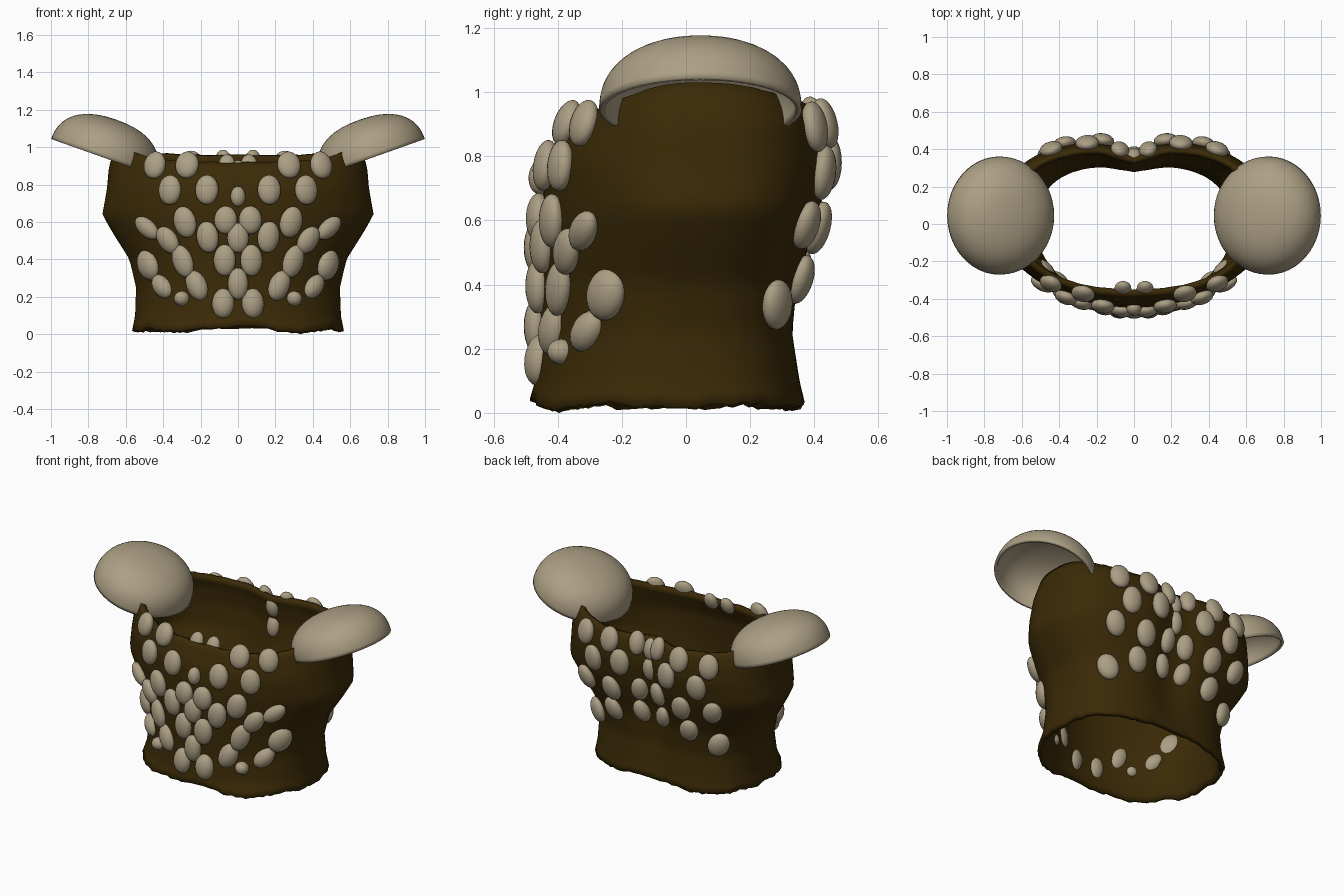
import bpy, bmesh, math, random
from mathutils import Vector, Matrix

random.seed(4)
cube = bpy.data.objects.get("Cube")
if cube:
    bpy.data.objects.remove(cube)


def material(name, rgb):
    m = bpy.data.materials.new(name)
    m.use_nodes = True
    m.diffuse_color = (*rgb, 1)
    m.node_tree.nodes["Principled BSDF"].inputs["Base Color"].default_value = (*rgb, 1)
    return m


leather = material("dark brown leather", (0.043, 0.023, 0.002))
bone = material("pale bone", (0.41, 0.345, 0.23))


def make_object(name, bm, mat, angle=50):
    mesh = bpy.data.meshes.new(name)
    bm.to_mesh(mesh)
    bm.free()
    mesh.materials.append(mat)
    ob = bpy.data.objects.new(name, mesh)
    bpy.context.collection.objects.link(ob)
    bpy.ops.object.select_all(action='DESELECT')
    ob.select_set(True)
    bpy.context.view_layer.objects.active = ob
    bpy.ops.object.shade_smooth_by_angle(angle=math.radians(angle))
    return ob


# Torso profile: height, half width, front y, back y, squareness of the front curve
PROFILE = [(0.0, .57, -.50, .38, 2.2), (.1, .55, -.47, .36, 2.0), (.25, .545, -.455, .34, 1.85),
           (.4, .58, -.455, .355, 1.8), (.55, .675, -.455, .40, 1.8), (.64, .725, -.45, .425, 1.85),
           (.78, .70, -.435, .445, 2.1), (.9, .69, -.385, .43, 2.2), (1.04, .635, -.32, .38, 2.5)]
BACK_POWER = 2.9


def section(z):
    z = min(max(z, 0), 1.039)
    for a, b in zip(PROFILE, PROFILE[1:]):
        if z <= b[0]:
            t = (z - a[0]) / (b[0] - a[0])
            return [p + (q - p) * t for p, q in zip(a[1:], b[1:])]


def surface(x, z, side):
    """Point on the outside of the torso; side is -1 for front, 1 for back."""
    w, front, back, power = section(z)
    n = BACK_POWER if side > 0 else power
    mid, depth = (front + back) / 2, (back - front) / 2
    y = mid + side * depth * max(0, 1 - abs(x / w) ** n) ** (1 / n)
    if side > 0:  # spine hollow
        y -= 0.06 * math.exp(-(x / .12) ** 2) * min(1, z / .5)
    return Vector((x, y, z))


# Torso shell with ragged hem and a neckline rising to the shoulders
COLS, ROWS = 120, 26
bm = bmesh.new()
rings = [[] for _ in range(ROWS + 1)]
hem = 0
for c in range(COLS):
    ang = 2 * math.pi * c / COLS
    cs, sn = math.cos(ang), math.sin(ang)
    side = 1 if sn >= 0 else -1
    hem = 0.7 * hem + random.uniform(-.006, .008)
    low = max(0, .022 + hem + .012 * math.sin(5 * ang) * sn)
    top = (.96 if side > 0 else .92) + random.uniform(-.004, .004)
    top += (1.03 - top) * abs(cs) ** 3.5
    for r in range(ROWS + 1):
        z = low + (top - low) * r / ROWS
        w, front, back, power = section(z)
        n = BACK_POWER if side > 0 else power
        x = math.copysign(abs(cs) ** (2 / n), cs) * w
        rings[r].append(bm.verts.new(surface(x, z, side)))
for a, b in zip(rings, rings[1:]):
    for c in range(COLS):
        d = (c + 1) % COLS
        bm.faces.new((a[c], a[d], b[d], b[c]))
shell = make_object("torso_shell", bm, leather)
solid = shell.modifiers.new("thickness", 'SOLIDIFY')
solid.thickness = 0.03
solid.offset = -1

# Stones: x, z, half width, half height, outward lean in degrees
CHEST = [(.44, .90, .062, .075, 0), (.27, .90, .064, .075, 0), (.36, .77, .063, .08, 0),
         (.165, .77, .063, .08, 0), (0, .735, .04, .055, 0), (.28, .60, .062, .085, 15),
         (.065, .61, .062, .075, 0), (.48, .57, .048, .08, 50), (.16, .52, .06, .085, 8),
         (.37, .505, .055, .08, 35), (0, .515, .058, .08, 0), (.07, .395, .06, .085, 0),
         (.29, .39, .057, .09, 20), (0, .27, .055, .085, 0)]
WAIST = [(.48, .37, .07, .085, 30), (.22, .26, .057, .085, 25), (.405, .255, .052, .075, 45),
         (.08, .165, .06, .08, 0), (.30, .19, .042, .04, 0)]
COLLAR = [(.06, .92, .045, .06, 0)]
BACK = [(.44, .89, .063, .08, 0), (.25, .90, .063, .08, 0), (.08, .91, .05, .075, 0),
        (.37, .75, .063, .085, 0), (.17, .78, .063, .085, 0),
        (.45, .59, .06, .08, 15), (.25, .58, .063, .085, 10), (.07, .61, .053, .08, 0),
        (.27, .42, .06, .08, 15), (.08, .45, .05, .075, 20), (.43, .34, .065, .08, 20)]
SPINE = [(0, .88, .045, .07, 0), (0, .75, .045, .075, 0)]


def stones(name, rows, side, lift=.013, depth=.038):
    bm = bmesh.new()
    for x, z, rx, rz, lean in rows:
        for sign in ((1, -1) if x else (1,)):
            p, e = surface(sign * x, z, side), .02
            right = surface(sign * x + e, z, side) - surface(sign * x - e, z, side)
            rise = surface(sign * x, z + e, side) - surface(sign * x, z - e, side)
            normal = right.cross(rise).normalized() * -side
            right.normalize()
            up = right.cross(normal) * side
            frame = Matrix((right, normal, up)).transposed().to_4x4()
            m = (Matrix.Translation(p + normal * lift) @ frame
                 @ Matrix.Rotation(math.radians(lean * sign), 4, 'Y')
                 @ Matrix.Diagonal((rx, depth, rz, 1)))
            bmesh.ops.create_uvsphere(bm, u_segments=20, v_segments=12, radius=1, matrix=m)
    bmesh.ops.recalc_face_normals(bm, faces=bm.faces)
    make_object(name, bm, bone)


stones("chest_stones", CHEST, -1)
stones("waist_stones", WAIST, -1, 0, .046)
stones("collar_stones", COLLAR, -1, -.035, .032)
stones("back_stones", BACK, 1)
stones("spine_stones", SPINE, 1, -.008, .042)

# Shoulder pads: hollow, full-bodied half ellipsoids tipped in toward the neck
FULLNESS = 2.35
for name, sign in (("left_shoulder_pad", 1), ("right_shoulder_pad", -1)):
    bm = bmesh.new()
    bmesh.ops.create_uvsphere(bm, u_segments=48, v_segments=32, radius=1)
    bmesh.ops.bisect_plane(bm, geom=bm.verts[:] + bm.edges[:] + bm.faces[:], dist=1e-4,
                           plane_co=(0, 0, 0), plane_no=(0, 0, -1), clear_outer=True)
    for v in bm.verts:
        flat = math.hypot(v.co.x, v.co.y)
        v.co /= (flat ** FULLNESS + abs(v.co.z) ** FULLNESS) ** (1 / FULLNESS)
    bm.transform(Matrix.Translation((sign * .72, .045, .945))
                 @ Matrix.Rotation(-sign * math.radians(19.5), 4, 'Y')
                 @ Matrix.Diagonal((.296, .316, .213, 1)))
    pad = make_object(name, bm, bone)
    solid = pad.modifiers.new("thickness", 'SOLIDIFY')
    solid.thickness = 0.018
    solid.offset = -1
